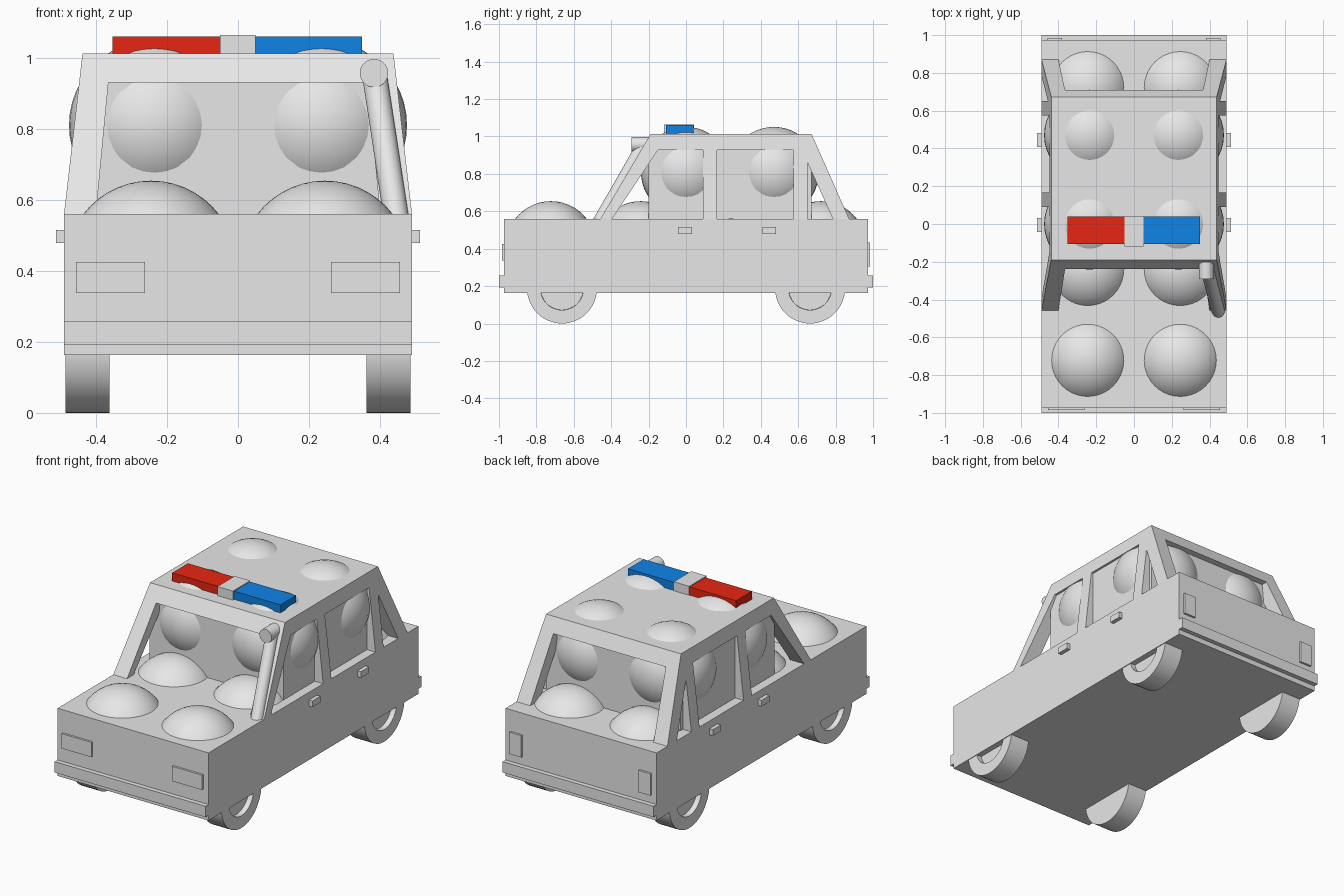
import bpy, bmesh, math
from mathutils import Vector, Matrix

if "Cube" in bpy.data.objects:
    bpy.data.objects.remove(bpy.data.objects["Cube"])


def material(name, rgb):
    m = bpy.data.materials.new(name)
    m.diffuse_color = (*rgb, 1)
    m.use_nodes = True
    m.node_tree.nodes["Principled BSDF"].inputs["Base Color"].default_value = m.diffuse_color
    return m


GREY = material("light grey", (0.8, 0.8, 0.8))
RED = material("red", (0.8, 0.019, 0.006))
BLUE = material("blue", (0.005, 0.228, 0.8))


def finish(name, bm, mat=GREY, smooth=False):
    bmesh.ops.recalc_face_normals(bm, faces=bm.faces)
    me = bpy.data.meshes.new(name)
    bm.to_mesh(me)
    bm.free()
    ob = bpy.data.objects.new(name, me)
    bpy.context.collection.objects.link(ob)
    me.materials.append(mat)
    if smooth:
        bpy.ops.object.select_all(action='DESELECT')
        ob.select_set(True)
        bpy.context.view_layer.objects.active = ob
        bpy.ops.object.shade_smooth_by_angle(angle=math.radians(35))
    return ob


def box(name, x, y, z, mat=GREY):
    bm = bmesh.new()
    bmesh.ops.create_cube(bm, size=1)
    for v in bm.verts:
        v.co = [(a + b) / 2 + c * (b - a) for c, (a, b) in zip(v.co, (x, y, z))]
    return finish(name, bm, mat)


def prism(name, profile, to_3d, a, b):
    """Extrude a 2D profile from a to b; to_3d(u, v, depth) gives the point."""
    bm = bmesh.new()
    lo = [bm.verts.new(to_3d(u, v, a)) for u, v in profile]
    hi = [bm.verts.new(to_3d(u, v, b)) for u, v in profile]
    bm.faces.new(lo)
    bm.faces.new(hi[::-1])
    n = len(lo)
    for i in range(n):
        bm.faces.new((lo[i], hi[i], hi[(i + 1) % n], lo[(i + 1) % n]))
    return finish(name, bm)


def tube(name, p, q, r):
    p, q = Vector(p), Vector(q)
    bm = bmesh.new()
    rot = (q - p).to_track_quat('Z', 'Y').to_matrix().to_4x4()
    bmesh.ops.create_cone(bm, cap_ends=True, segments=32, radius1=r, radius2=r,
                          depth=(q - p).length,
                          matrix=Matrix.Translation((p + q) / 2) @ rot)
    return finish(name, bm, smooth=True)


def ball(name, centre, r=0.241):
    bm = bmesh.new()
    bmesh.ops.create_uvsphere(bm, u_segments=40, v_segments=24, radius=r,
                              matrix=Matrix.Translation(centre))
    return finish(name, bm, smooth=True)


def cut(ob, cutter):
    mod = ob.modifiers.new("cut", 'BOOLEAN')
    mod.operation = 'DIFFERENCE'
    mod.solver = 'EXACT'
    mod.object = cutter
    bpy.context.view_layer.objects.active = ob
    bpy.ops.object.modifier_apply(modifier=mod.name)
    bpy.data.objects.remove(cutter)


# Lower body and bumpers
box("body", (-0.49, 0.49), (-0.973, 0.973), (0.163, 0.56))
box("front_bumper", (-0.49, 0.49), (-1.0, -0.96), (0.193, 0.257))
box("rear_bumper", (-0.49, 0.49), (0.96, 1.0), (0.193, 0.257))

# Cabin frame: tapered block with window openings
bm = bmesh.new()
bmesh.ops.create_cube(bm, size=2)
for v in bm.verts:
    top = v.co.z > 0
    y = (-0.19, 0.672) if top else (-0.457, 0.872)
    v.co = (v.co.x * (0.438 if top else 0.49), y[v.co.y > 0], 1.012 if top else 0.56)
cabin = finish("cabin_frame", bm)

cut(cabin, prism("windscreen_cutter",
                 [(-0.4, 0.5), (-0.4, 0.56), (-0.365, 0.93),
                  (0.365, 0.93), (0.4, 0.56), (0.4, 0.5)],
                 lambda u, v, d: (u, d, v), -1.2, 1.2))
for window in (
    [(-0.395, 0.5), (-0.395, 0.56), (-0.15, 0.927), (0.09, 0.927), (0.09, 0.5)],
    [(0.166, 0.5), (0.166, 0.927), (0.575, 0.927), (0.575, 0.5)],
    [(0.65, 0.5), (0.65, 0.86), (0.785, 0.56), (0.785, 0.5)],
):
    cut(cabin, prism("window_cutter", window, lambda u, v, d: (d, u, v), -0.7, 0.7))

# Solid block inside the cabin
box("cabin_core", (-0.435, 0.435), (-0.2, 0.67), (0.5, 0.97))

# Round studs in the body and the cabin
for s in (-1, 1):
    for y in (-0.722, -0.241, 0.241, 0.722):
        ball("body_ball", (s * 0.245, y, 0.413))
    for y in (0.0, 0.47):
        ball("cabin_ball", (s * 0.235, y, 0.81))

# Wheels with a recessed hub on the outer side
for s in (-1, 1):
    for y in (-0.663, 0.663):
        bm = bmesh.new()
        bmesh.ops.create_cone(bm, cap_ends=True, segments=48, radius1=0.187,
                              radius2=0.187, depth=0.124)
        bm.normal_update()
        cap = max(bm.faces, key=lambda f: f.calc_center_median().z)
        bmesh.ops.inset_individual(bm, faces=[cap], thickness=0.072)
        bmesh.ops.inset_individual(bm, faces=[cap], thickness=0.001, depth=-0.03)
        bm.transform(Matrix.Translation((s * 0.424, y, 0.187))
                     @ Matrix.Rotation(s * math.pi / 2, 4, 'Y'))
        finish("wheel", bm, smooth=True)

# Lamps and door handles, mirrored left and right
for s in (-1, 1):
    def side(a, b):
        return tuple(sorted((s * a, s * b)))
    box("headlight", side(0.262, 0.456), (-0.985, -0.96), (0.338, 0.425))
    box("tail_light", side(0.38, 0.458), (0.96, 0.985), (0.305, 0.433))
    for y in (-0.005, 0.445):
        box("door_handle", side(0.47, 0.513), (y - 0.037, y + 0.037), (0.479, 0.515))

# Roof light bar
box("red_light", (-0.353, -0.05), (-0.106, 0.04), (1.008, 1.06), RED)
box("blue_light", (0.048, 0.349), (-0.106, 0.04), (1.008, 1.06), BLUE)
box("light_bar_centre", (-0.051, 0.049), (-0.118, 0.043), (1.006, 1.065))

# Spotlight tube along the windscreen pillar
tube("spotlight_arm", (0.449, -0.472, 0.53), (0.384, -0.228, 0.955), 0.035)
tube("spotlight_head", (0.383, -0.292, 0.957), (0.383, -0.2, 0.957), 0.04)
